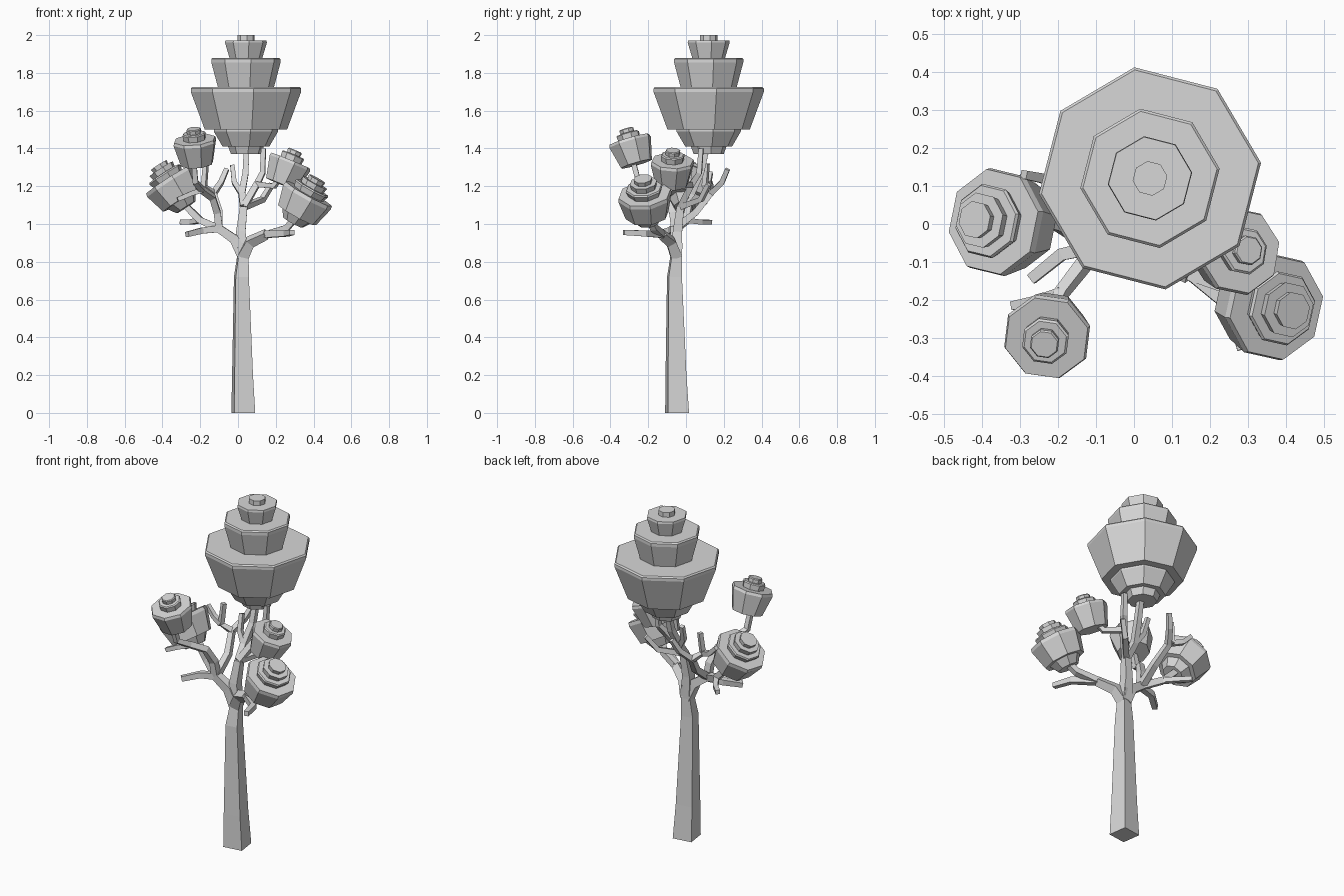
import bpy
import bmesh
from math import pi, cos, sin, radians
from mathutils import Vector, Matrix

old = bpy.data.objects.get("Cube")
if old:
    bpy.data.objects.remove(old, do_unlink=True)

grey = bpy.data.materials.new("plain_grey")
grey.use_nodes = True
grey.diffuse_color = (0.68, 0.68, 0.68, 1)
grey.node_tree.nodes["Principled BSDF"].inputs["Base Color"].default_value = (0.68, 0.68, 0.68, 1)


def finish(name, bm):
    bmesh.ops.recalc_face_normals(bm, faces=bm.faces)
    mesh = bpy.data.meshes.new(name)
    bm.to_mesh(mesh)
    bm.free()
    mesh.materials.append(grey)
    obj = bpy.data.objects.new(name, mesh)
    bpy.context.collection.objects.link(obj)


def skin_rings(bm, rings):
    """Join matching vertex rings into a closed solid."""
    for a, b in zip(rings, rings[1:]):
        n = len(a)
        for i in range(n):
            j = (i + 1) % n
            bm.faces.new((a[i], a[j], b[j], b[i]))
    bm.faces.new(rings[0][::-1])
    bm.faces.new(rings[-1])


def limb(name, points, r0, r1):
    """Square tapering tube along a path."""
    pts = [Vector(p) for p in points]
    bm = bmesh.new()
    rings = []
    side = None
    last = len(pts) - 1
    for k, p in enumerate(pts):
        t = (pts[min(k + 1, last)] - pts[max(k - 1, 0)]).normalized()
        if side is None:
            side = Vector((1, 0, 0)) if abs(t.x) < 0.8 else Vector((0, 1, 0))
        side = (side - t * side.dot(t)).normalized()
        up = t.cross(side)
        r = r0 + (r1 - r0) * k / last
        ring = []
        for i in range(4):
            a = pi / 4 + i * pi / 2
            ring.append(bm.verts.new(p + (side * cos(a) + up * sin(a)) * r))
        rings.append(ring)
    skin_rings(bm, rings)
    finish(name, bm)


def foliage(name, profile, origin, axis, spin):
    """Eight-sided stepped crown; profile is (radius, height) from the bottom."""
    bm = bmesh.new()
    turn = radians(spin)
    rings = [[bm.verts.new((r * cos(turn + i * pi / 4), r * sin(turn + i * pi / 4), z))
              for i in range(8)] for r, z in profile]
    skin_rings(bm, rings)
    rot = Vector((0, 0, 1)).rotation_difference(Vector(axis)).to_matrix().to_4x4()
    bmesh.ops.transform(bm, matrix=Matrix.Translation(origin) @ rot, verts=bm.verts)
    finish(name, bm)


# Trunk: square column turned slightly, narrowing upwards
bm = bmesh.new()
rings = []
for x, y, z, h in ((0.028, -0.047, 0, 0.056), (0.024, -0.053, 0.2, 0.049),
                   (0.018, -0.061, 0.72, 0.035), (0.026, -0.052, 0.83, 0.027),
                   (0.02, -0.05, 0.9, 0.028)):
    rings.append([bm.verts.new((x + h * 2 ** 0.5 * cos(a), y + h * 2 ** 0.5 * sin(a), z))
                  for a in (radians(53 + 90 * i) for i in range(4))])
skin_rings(bm, rings)
finish("trunk", bm)

# Main limbs
fork = (0.026, -0.052, 0.83)
left_knee = (-0.1, -0.06, 0.975)
right_knee = (0.15, -0.13, 0.945)
mid_knee = (0.03, -0.03, 1.09)
limb("right_limb", [fork, (-0.02, -0.055, 0.92), left_knee], 0.042, 0.03)
limb("left_limb", [fork, (0.065, -0.08, 0.905), right_knee], 0.042, 0.03)
limb("middle_limb", [fork, (0.015, -0.045, 0.96), mid_knee], 0.042, 0.028)

# Branches on the -x side
limb("right_low_branch", [left_knee, (-0.19, -0.08, 0.965), (-0.27, -0.145, 0.945)], 0.026, 0.02)
right_split = (-0.2, 0.0, 1.02)
limb("right_crown_branch", [left_knee, right_split, (-0.28, 0.02, 1.1), (-0.31, 0.02, 1.15)], 0.027, 0.02)
limb("right_back_twig", [right_split, (-0.25, 0.08, 1.01), (-0.3, 0.13, 1.01)], 0.02, 0.017)
front_split = (-0.19, -0.18, 1.18)
limb("front_crown_branch", [left_knee, (-0.11, -0.07, 1.06), (-0.135, -0.11, 1.14), front_split,
                            (-0.225, -0.25, 1.22), (-0.235, -0.285, 1.35)], 0.028, 0.018)
limb("front_twig", [front_split, (-0.25, -0.2, 1.16), (-0.32, -0.215, 1.13)], 0.02, 0.016)
back_split = (-0.13, 0.13, 1.16)
limb("back_branch", [left_knee, (-0.1, 0.05, 1.06), back_split, (-0.09, 0.19, 1.22),
                     (-0.06, 0.22, 1.29)], 0.027, 0.017)
back_upper = (-0.18, 0.1, 1.2)
limb("back_twig", [back_split, back_upper, (-0.17, 0.11, 1.32)], 0.022, 0.017)
limb("back_side_twig", [back_upper, (-0.24, 0.12, 1.22), (-0.29, 0.13, 1.27)], 0.02, 0.016)

# Branches on the +x side
limb("left_low_branch", [right_knee, (0.255, -0.22, 0.95), (0.285, -0.33, 0.955)], 0.026, 0.019)
limb("left_crown_branch", [right_knee, (0.26, -0.17, 0.98), (0.31, -0.2, 1.04), (0.34, -0.2, 1.1)], 0.026, 0.02)

# Upper middle branches
upper_split = (0.02, 0.03, 1.16)
side_split = (0.1, 0.03, 1.21)
limb("top_crown_branch", [mid_knee, upper_split, (0.04, 0.08, 1.27), (0.045, 0.11, 1.4)], 0.027, 0.02)
limb("upper_twig", [upper_split, (-0.02, 0.05, 1.22), (-0.03, 0.08, 1.31)], 0.021, 0.016)
limb("side_branch", [mid_knee, side_split, (0.13, 0.07, 1.27), (0.135, 0.08, 1.4)], 0.025, 0.017)
limb("side_crown_branch", [side_split, (0.19, -0.03, 1.2), (0.25, -0.06, 1.28)], 0.021, 0.017)
limb("back_low_twig", [mid_knee, (0.13, 0.08, 1.13), (0.18, 0.12, 1.21)], 0.022, 0.017)

# Great top crown
top_profile = [(0.08, 1.37), (0.095, 1.41), (0.125, 1.41), (0.172, 1.49), (0.172, 1.5),
               (0.22, 1.5), (0.295, 1.7), (0.295, 1.717), (0.288, 1.725),
               (0.15, 1.725), (0.185, 1.855), (0.185, 1.873), (0.178, 1.88),
               (0.088, 1.88), (0.112, 1.96), (0.11, 1.972), (0.046, 1.972), (0.046, 2.0)]
foliage("top_crown", top_profile, (0.042, 0.12, 0), (0, 0, 1), 8)

# Small crowns, measured from the middle of the rim
large = [(0.06, -0.175), (0.09, -0.13), (0.116, -0.13), (0.145, -0.02), (0.141, 0), (0.088, 0),
         (0.1, 0.03), (0.095, 0.038), (0.068, 0.038), (0.074, 0.068), (0.046, 0.068), (0.05, 0.092)]
small = [(0.088, -0.135), (0.118, -0.015), (0.113, 0), (0.06, 0), (0.064, 0.03), (0.058, 0.035),
         (0.038, 0.035), (0.04, 0.055), (0.036, 0.06)]
foliage("right_crown", large, (-0.37, 0.006, 1.235), (-0.54, 0.06, 0.84), 10)
foliage("left_crown", large, (0.375, -0.219, 1.16), (0.48, -0.1, 0.87), 10)
foliage("front_crown", small, (-0.23, -0.3, 1.447), (-0.1, -0.28, 0.96), 15)
foliage("side_crown", small, (0.28, -0.071, 1.335), (0.38, 0.03, 0.92), 12)
